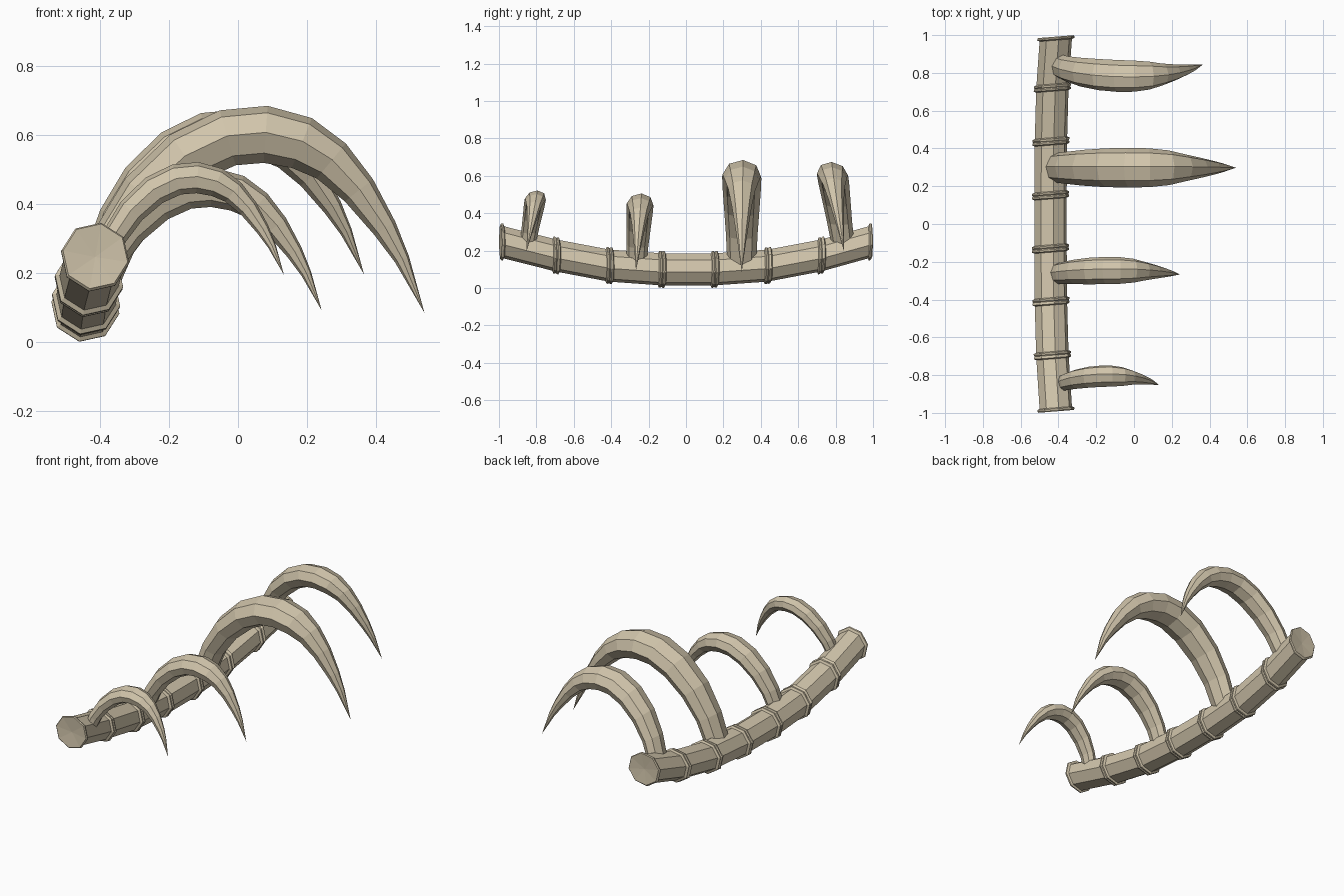
import bpy, bmesh, math
from mathutils import Vector

if "Cube" in bpy.data.objects:
    bpy.data.objects.remove(bpy.data.objects["Cube"])

SIDES = 8
bone = bpy.data.materials.new("bone beige")
bone.diffuse_color = (0.64, 0.56, 0.41, 1)
bone.use_nodes = True
bone.node_tree.nodes["Principled BSDF"].inputs["Base Color"].default_value = bone.diffuse_color


def loft(name, rings, start_tip=None, end_tip=None):
    """Skin a list of equal-sized vertex rings, closing the ends with point caps."""
    bm = bmesh.new()
    loops = [[bm.verts.new(p) for p in ring] for ring in rings]
    for a, b in zip(loops, loops[1:]):
        for i in range(SIDES):
            j = (i + 1) % SIDES
            bm.faces.new((a[i], a[j], b[j], b[i]))
    for loop, tip in ((loops[0], start_tip), (loops[-1], end_tip)):
        v = bm.verts.new(tip)
        for i in range(SIDES):
            bm.faces.new((loop[i], loop[(i + 1) % SIDES], v))
    bmesh.ops.recalc_face_normals(bm, faces=bm.faces)
    me = bpy.data.meshes.new(name)
    bm.to_mesh(me)
    bm.free()
    me.materials.append(bone)
    ob = bpy.data.objects.new(name, me)
    bpy.context.collection.objects.link(ob)
    return ob


# Spine: seven flanged drums following a sagging line
joints = [Vector(p) for p in (
    (-0.413, -0.992, 0.249), (-0.432, -0.695, 0.174), (-0.44, -0.41, 0.12),
    (-0.442, -0.13, 0.10), (-0.442, 0.152, 0.10), (-0.44, 0.437, 0.12),
    (-0.432, 0.722, 0.174), (-0.413, 0.992, 0.249))]


def spine_ring(c, r):
    ring = []
    for i in range(SIDES):
        a = math.radians(-10) + math.tau * i / SIDES
        x = r * math.cos(a)
        ring.append(c + Vector((x, 0.08 * x, r * math.sin(a))))
    return ring


flange = [(0, 0.095), (0.006, 0.1), (0.014, 0.1), (0.02, 0.087)]
for n, (p, q) in enumerate(zip(joints, joints[1:])):
    d = (q - p).normalized()
    rings = [spine_ring(p + d * s, r) for s, r in flange]
    rings += [spine_ring(q - d * s, r) for s, r in reversed(flange)]
    loft(f"spine_segment_{n + 1}", rings, p + d * 0.008, q - d * 0.008)

# Rib master curve: x, z from the root, half thickness, half width
curve = [(0, 0, .06, .078), (.06, .15, .066, .085), (.15, .285, .075, .095),
         (.27, .395, .081, .103), (.39, .452, .083, .105), (.50, .462, .083, .103),
         (.605, .437, .078, .092), (.69, .385, .066, .072), (.77, .30, .052, .054),
         (.845, .19, .036, .036), (.895, .10, .022, .022)]
tip = (0.96, -0.055)


def rib(name, root, s, lean):
    """Tapered horn-like rib; lean tilts it along y as it rises."""
    def place(x, y, z):
        return Vector((root[0] + s * x, root[1] + s * (y + lean * z), root[2] + s * z))
    rings = []
    pts = curve + [tip]
    for k, (x, z, t, w) in enumerate(curve):
        a, b = pts[max(k - 1, 0)], pts[k + 1]
        d = Vector((b[0] - a[0], b[1] - a[1])).normalized()
        ring = []
        for i in range(SIDES):
            ang = math.radians(4) + math.tau * i / SIDES
            u, v = t * math.cos(ang), w * math.sin(ang)
            ring.append(place(x - d.y * u, v, z + d.x * u))
        rings.append(ring)
    loft(name, rings, place(0, 0, 0), place(tip[0], 0, tip[1]))


rib("rib_1", (-0.39, -0.848, 0.225), 0.545, 0.17)
rib("rib_2", (-0.42, -0.265, 0.13), 0.69, 0.06)
rib("rib_3", (-0.42, 0.298, 0.14), 1.0, 0.0)
rib("rib_4", (-0.40, 0.838, 0.24), 0.797, -0.15)
